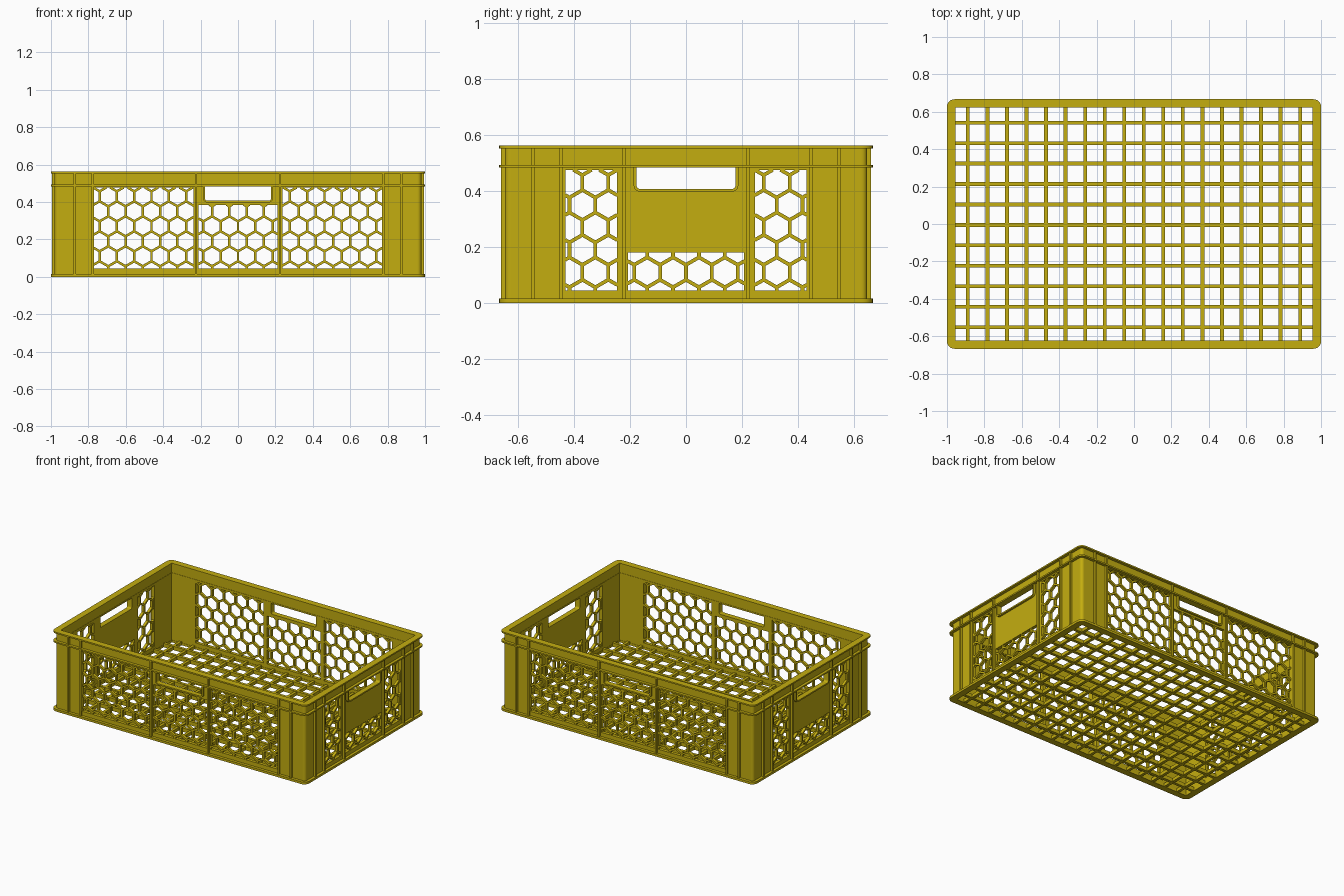
import bpy, bmesh, math
from mathutils import Matrix

if "Cube" in bpy.data.objects:
    bpy.data.objects.remove(bpy.data.objects["Cube"], do_unlink=True)

yellow = bpy.data.materials.new("mustard yellow plastic")
yellow.use_nodes = True
COLOUR = (0.55, 0.42, 0.005, 1)
yellow.diffuse_color = COLOUR
yellow.node_tree.nodes["Principled BSDF"].inputs["Base Color"].default_value = COLOUR

HX, HY, HZ = 1.0, 0.667, 0.562     # overall half sizes and height
IN, OUT, RIB = 0.043, 0.02, 0.006  # insets of inner skin, outer skin and rib faces
PITCH, BAR = 0.0925, 0.013         # hexagon spacing and lattice bar width


def finish(bm, name, smooth=False, matrix=None):
    if matrix:
        bm.transform(matrix)
    bmesh.ops.recalc_face_normals(bm, faces=bm.faces)
    me = bpy.data.meshes.new(name)
    bm.to_mesh(me)
    bm.free()
    me.materials.append(yellow)
    ob = bpy.data.objects.new(name, me)
    bpy.context.collection.objects.link(ob)
    if smooth:
        bpy.ops.object.select_all(action='DESELECT')
        ob.select_set(True)
        bpy.context.view_layer.objects.active = ob
        bpy.ops.object.shade_smooth_by_angle(angle=math.radians(35))
    return ob


def box(bm, lo, hi, turn=None):
    """Box between two corners; turn is an optional matrix applied to it."""
    size = [b - a for a, b in zip(lo, hi)]
    mid = [(a + b) / 2 for a, b in zip(lo, hi)]
    m = Matrix.Translation(mid) @ Matrix.Diagonal((*size, 1))
    bmesh.ops.create_cube(bm, size=1, matrix=turn @ m if turn else m)


def arc(cx, cy, r, start, steps=6):
    return [(cx + r * math.cos(a), cy + r * math.sin(a))
            for a in (math.radians(start + 90 * i / steps) for i in range(steps + 1))]


def rounded(hx, hy, r):
    pts = []
    for i, (sx, sy) in enumerate([(1, 1), (-1, 1), (-1, -1), (1, -1)]):
        pts += arc(sx * (hx - r), sy * (hy - r), r, 90 * i)
    return pts


def extrude(bm, faces, height):
    geo = bmesh.ops.extrude_face_region(bm, geom=faces, use_keep_orig=True)
    verts = [v for v in geo["geom"] if isinstance(v, bmesh.types.BMVert)]
    bmesh.ops.translate(bm, verts=verts, vec=(0, 0, height))


def band(bm, outer, inner, z0, z1, closed=True):
    """Flat strip between two matching outlines, extruded upwards."""
    a = [bm.verts.new((*p, z0)) for p in outer]
    b = [bm.verts.new((*p, z0)) for p in inner]
    n = len(a)
    faces = [bm.faces.new((a[i], a[(i + 1) % n], b[(i + 1) % n], b[i]))
             for i in range(n if closed else n - 1)]
    extrude(bm, faces, z1 - z0)


# Horizontal rims running right round the crate
for name, z0, z1 in [("base_rim", 0, 0.016), ("lower_rim", 0.484, 0.494),
                     ("top_rim", 0.552, HZ)]:
    bm = bmesh.new()
    band(bm, rounded(HX, HY, 0.04), rounded(HX - IN - 0.002, HY - IN - 0.002, 0.003), z0, z1)
    finish(bm, name, True)

# Rounded corner posts
bm = bmesh.new()
xi, yi, xo, yo = HX - IN, HY - IN, HX - OUT, HY - OUT
profile = [(xi, yi), (xo, yi)] + arc(xo - 0.02, yo - 0.02, 0.02, 0) + [(xi, yo)]
for sx in (1, -1):
    for sy in (1, -1):
        face = bm.faces.new([bm.verts.new((sx * x, sy * y, 0.005)) for x, y in profile])
        extrude(bm, [face], HZ - 0.01)
finish(bm, "corner_posts", True)


def clip(p, q, rect):
    """Cut the segment p-q to a rectangle; None if it lies outside."""
    u0, u1, z0, z1 = rect
    t0, t1 = 0.0, 1.0
    d = (q[0] - p[0], q[1] - p[1])
    for den, num in [(-d[0], p[0] - u0), (d[0], u1 - p[0]),
                     (-d[1], p[1] - z0), (d[1], z1 - p[1])]:
        if abs(den) < 1e-9:
            if num < 0:
                return None
        elif den < 0:
            t0 = max(t0, num / den)
        else:
            t1 = min(t1, num / den)
    if t1 - t0 < 0.02:
        return None
    return [(p[0] + d[0] * t, p[1] + d[1] * t) for t in (t0, t1)]


def lattice(bm, rect, y0, y1):
    """Honeycomb bars filling a rectangular window."""
    u0, u1, z0, z1 = rect
    r, row = PITCH / math.sqrt(3), PITCH * math.sqrt(3) / 2
    for j in range(-2, 8):
        for i in range(-12, 13):
            cu, cz = (i + 0.5 * ((j + 1) % 2)) * PITCH, 0.11 + j * row
            # three edges per cell; neighbours supply the rest
            pts = [(cu + r * math.cos(math.radians(a)), cz + r * math.sin(math.radians(a)))
                   for a in (-30, 30, 90, 150)]
            for p, q in zip(pts, pts[1:]):
                seg = clip(p, q, rect)
                if not seg:
                    continue
                (a, b), (c, d) = seg
                half = math.hypot(c - a, d - b) / 2 + 0.002
                turn = (Matrix.Translation(((a + c) / 2, 0, (b + d) / 2))
                        @ Matrix.Rotation(-math.atan2(d - b, c - a), 4, 'Y'))
                box(bm, (-half, y0, -BAR / 2), (half, y1, BAR / 2), turn)


HANDLE = (-0.178, 0.178, 0.407, 0.488)


def wall(name, angle, half, dist, windows, ribs):
    """One side wall, built facing -y and then turned into place."""
    turn = Matrix.Rotation(math.radians(angle), 4, 'Z')
    inner, outer = -(dist - IN), -(dist - OUT)
    holes = windows + [HANDLE]

    # Plate with rectangular openings
    bm = bmesh.new()
    us = sorted({-(half - IN), half - IN} | {h[k] for h in holes for k in (0, 1)})
    zs = sorted({0.005, HZ - 0.005} | {h[k] for h in holes for k in (2, 3)})
    grid = {(u, z): bm.verts.new((u, outer, z)) for u in us for z in zs}
    for u, u2 in zip(us, us[1:]):
        for z, z2 in zip(zs, zs[1:]):
            cu, cz = (u + u2) / 2, (z + z2) / 2
            if not any(h[0] < cu < h[1] and h[2] < cz < h[3] for h in holes):
                bm.faces.new((grid[u, z], grid[u2, z], grid[u2, z2], grid[u, z2]))
    geo = bmesh.ops.extrude_face_region(bm, geom=bm.faces[:], use_keep_orig=True)
    bmesh.ops.translate(bm, vec=(0, inner - outer, 0),
                        verts=[v for v in geo["geom"] if isinstance(v, bmesh.types.BMVert)])
    finish(bm, name + "_wall", matrix=turn)

    # Honeycomb windows
    bm = bmesh.new()
    for w in windows:
        lattice(bm, w, outer + 0.002, inner - 0.002)
    finish(bm, name + "_honeycomb", matrix=turn)

    # Upright ribs
    bm = bmesh.new()
    for r in ribs:
        for s in (-1, 1):
            box(bm, (s * r - 0.006, -(dist - RIB), 0.005), (s * r + 0.006, outer + 0.004, HZ - 0.005))
    finish(bm, name + "_ribs", matrix=turn)

    # Raised lip around the hand hole, open at the top
    u1, z0, z1 = HANDLE[1], HANDLE[2], HANDLE[3]

    def lip(r):
        c = 0.014
        return ([(-u1 + c - r, z1)] + arc(-u1 + c, z0 + c, r, 180)
                + arc(u1 - c, z0 + c, r, 270) + [(u1 - c + r, z1)])
    bm = bmesh.new()
    band(bm, lip(0.023), lip(0.013), dist - IN, dist - RIB, closed=False)
    stand = Matrix.Rotation(math.radians(90), 4, 'X')
    finish(bm, name + "_handle_lip", True, turn @ stand)


long_windows = [(-0.77, -0.237, 0.045, 0.477), (-0.21, 0.21, 0.045, 0.385),
                (0.237, 0.77, 0.045, 0.477)]
short_windows = [(-0.43, -0.247, 0.045, 0.475), (-0.207, 0.207, 0.045, 0.18),
                 (0.247, 0.43, 0.045, 0.475)]
for name, angle in [("front", 0), ("back", 180)]:
    wall(name, angle, HX, HY, long_windows, (0.225, 0.777, 0.873))
for name, angle in [("left", 90), ("right", 270)]:
    wall(name, angle, HY, HX, short_windows, (0.222, 0.445, 0.545))

# Open floor grid
bm = bmesh.new()
for i in range(18):
    x = (i - 8.5) * 0.1045
    box(bm, (x - 0.01, -(HY - IN), 0.001), (x + 0.01, HY - IN, 0.024))
for j in range(11):
    y = (j - 5) * 0.1093 - 0.005
    box(bm, (-(HX - IN), y - 0.01, 0), (HX - IN, y + 0.01, 0.027))
finish(bm, "floor_grid")
